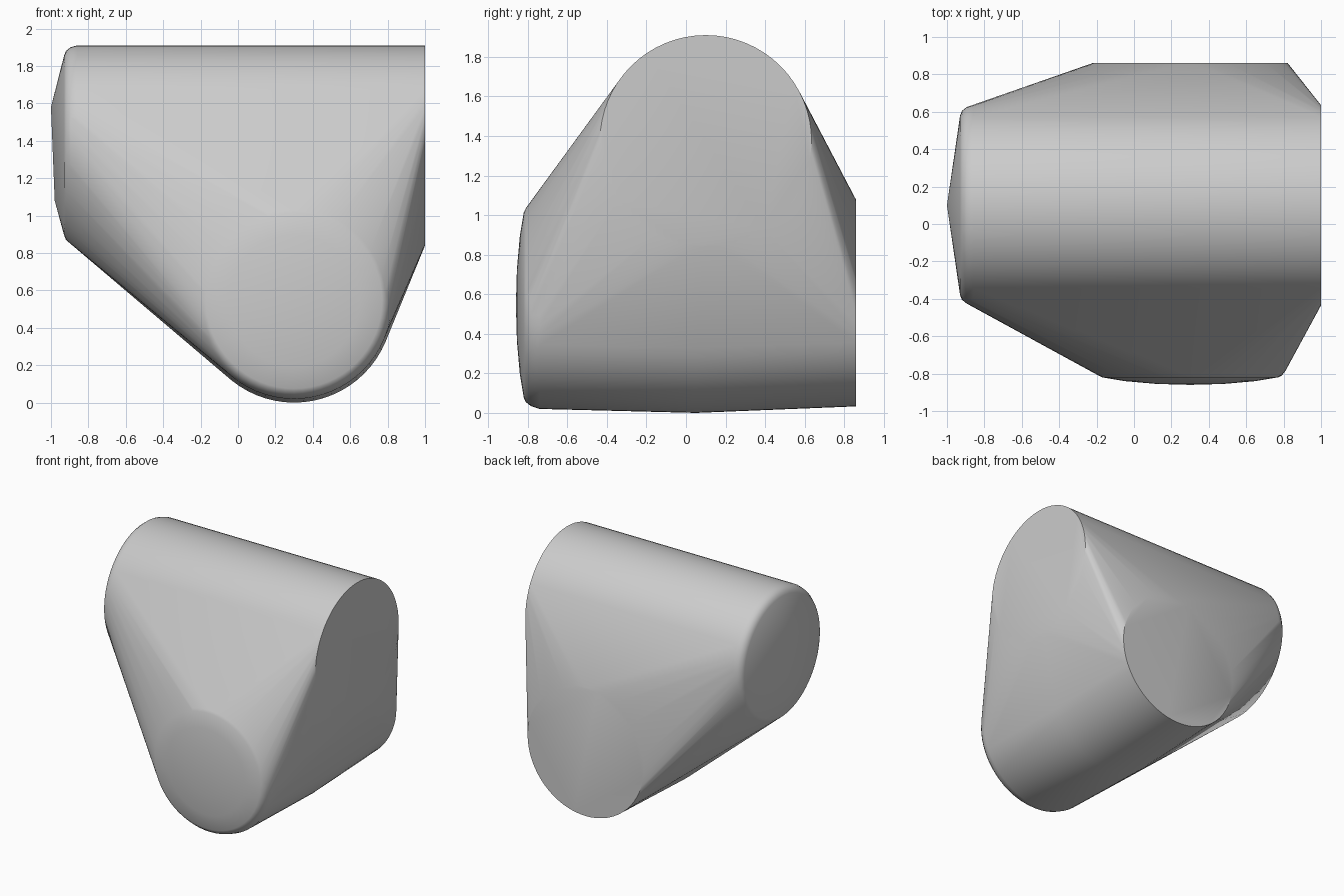
import bpy, bmesh, math
from mathutils import Vector

cube = bpy.data.objects.get("Cube")
if cube:
    bpy.data.objects.remove(cube, do_unlink=True)

SIDES = 64

def ring(bm, axis, pos, radius, across, height):
    """Circle of points round the x or y axis; across is its offset on the other axis."""
    for i in range(SIDES):
        a = 2 * math.pi * i / SIDES
        s, z = across + radius * math.cos(a), height + radius * math.sin(a)
        bm.verts.new((pos, s, z) if axis == "x" else (s, pos, z))

bm = bmesh.new()

# Upper barrel along x: flat left end, rounded right end
for pos, radius in [(1, .535), (-.86, .535), (-.895, .525), (-.92, .505), (-.93, .48)]:
    ring(bm, "x", pos, radius, .1, 1.375)
for x, z in [(-1, 1.58), (-.98, 1.08)]:
    bm.verts.new((x, .1, z))

# Lower barrel along y: flat back end, slight belly, domed front end
for pos, radius, height in [(.86, .522, .555), (.05, .53, .53), (-.74, .522, .542),
                            (-.785, .51, .545), (-.81, .49, .545), (-.82, .47, .545),
                            (-.84, .35, .545), (-.855, .18, .545)]:
    ring(bm, "y", pos, radius, .3, height)
bm.verts.new((.3, -.86, .545))

# Skin stretched over both barrels
hull = bmesh.ops.convex_hull(bm, input=bm.verts[:])
loose = {e for e in hull["geom_interior"] + hull["geom_unused"]
         if isinstance(e, bmesh.types.BMVert)}
bmesh.ops.delete(bm, geom=list(loose), context="VERTS")
bmesh.ops.dissolve_limit(bm, angle_limit=math.radians(.2), verts=bm.verts[:], edges=bm.edges[:])
bmesh.ops.recalc_face_normals(bm, faces=bm.faces[:])

mesh = bpy.data.meshes.new("rounded_body")
bm.to_mesh(mesh)
bm.free()
body = bpy.data.objects.new("rounded_body", mesh)
bpy.context.collection.objects.link(body)

# Plain grey
grey = bpy.data.materials.new("light_grey")
grey.use_nodes = True
colour = (.6, .6, .6, 1)
grey.diffuse_color = colour
grey.node_tree.nodes["Principled BSDF"].inputs["Base Color"].default_value = colour
mesh.materials.append(grey)

bpy.ops.object.select_all(action="DESELECT")
body.select_set(True)
bpy.context.view_layer.objects.active = body
bpy.ops.object.shade_smooth_by_angle(angle=math.radians(30))
